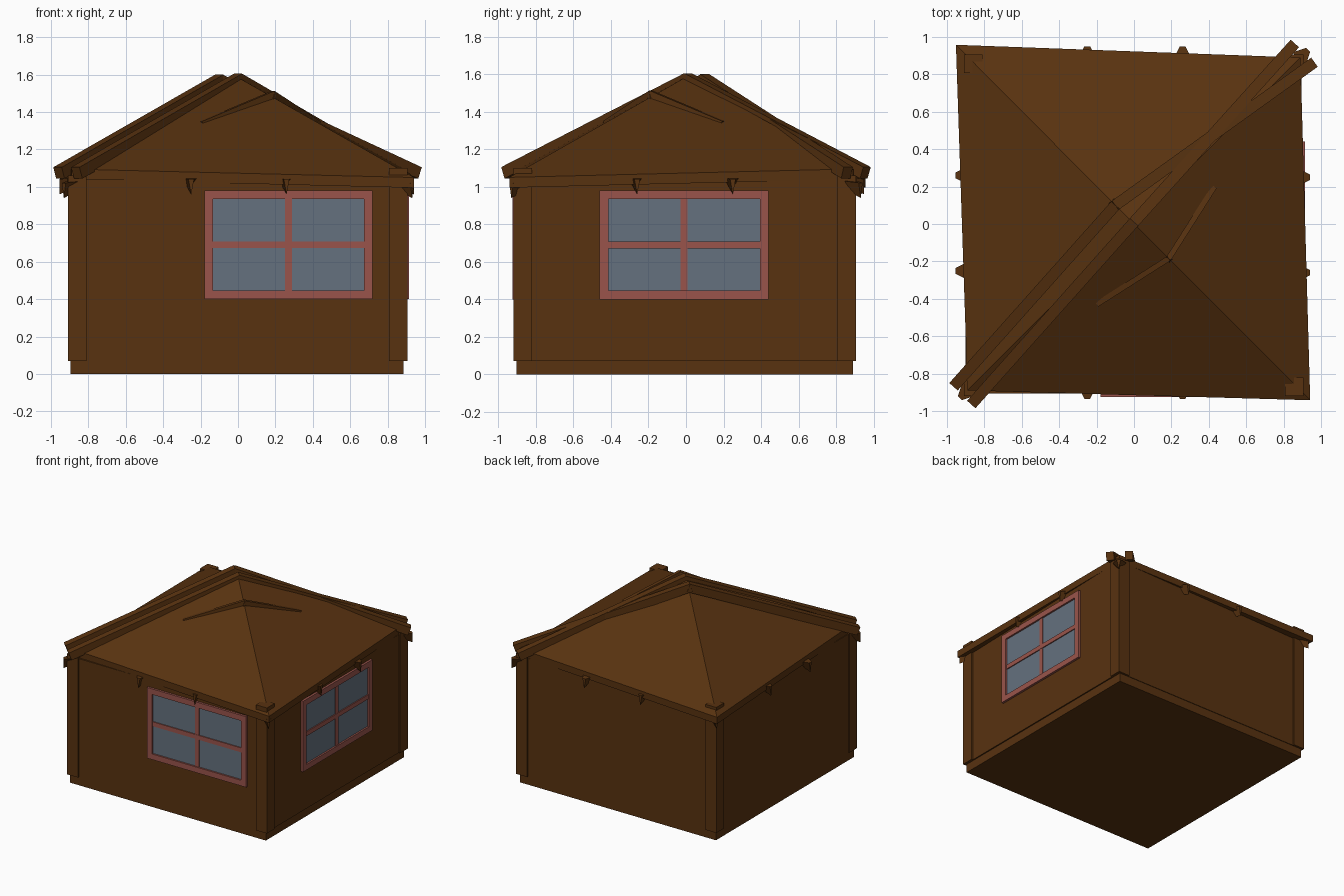
import bpy, bmesh
from mathutils import Vector, Matrix

cube = bpy.data.objects.get("Cube")
if cube:
    bpy.data.objects.remove(cube, do_unlink=True)


def material(name, color):
    m = bpy.data.materials.new(name)
    m.use_nodes = True
    m.diffuse_color = (*color, 1)
    bsdf = m.node_tree.nodes["Principled BSDF"]
    bsdf.inputs["Base Color"].default_value = (*color, 1)
    bsdf.inputs["Roughness"].default_value = 0.9
    return m


WOOD = material("brown_wood", (0.098, 0.032, 0.005))
RED = material("red_frame", (0.32, 0.088, 0.07))
GLASS = material("blue_grey_glass", (0.13, 0.165, 0.21))


def finish(bm, name, mat):
    bmesh.ops.recalc_face_normals(bm, faces=bm.faces)
    mesh = bpy.data.meshes.new(name)
    bm.to_mesh(mesh)
    bm.free()
    mesh.materials.append(mat)
    obj = bpy.data.objects.new(name, mesh)
    bpy.context.collection.objects.link(obj)
    return obj


def box(name, lo, hi, mat=WOOD):
    lo, hi = Vector(lo), Vector(hi)
    bm = bmesh.new()
    bmesh.ops.create_cube(bm, size=1)
    for v in bm.verts:
        v.co = Vector(c * s for c, s in zip(v.co, hi - lo)) + (lo + hi) / 2
    return finish(bm, name, mat)


def board(name, start, end, width, height):
    """Sloping board whose top centre line runs from start to end."""
    a, b = Vector(start), Vector(end)
    along = (b - a).normalized()
    side = along.cross(Vector((0, 0, 1))).normalized()
    up = side.cross(along)
    bm = bmesh.new()
    bmesh.ops.create_cube(bm, size=1)
    for v in bm.verts:
        x, y, z = v.co
        v.co = (a + (b - a) * (x + 0.5) + side * y * width
                + up * (z - 0.5) * height)
    return finish(bm, name, WOOD)


def rafter_tail(name, pos, out):
    """Three-sided stub pointing out from under the eave."""
    p, o = Vector(pos), Vector(out).normalized()
    side = Vector((-o.y, o.x, 0)) * 0.05
    down = Vector((0, 0, -0.09))
    bm = bmesh.new()
    inner = [bm.verts.new(p + q - o * 0.04)
             for q in (side, -side, down * 0.7)]
    outer = [bm.verts.new(p + q + o * 0.03)
             for q in (side * 0.3 + down * 0.1, side * -0.3 + down * 0.1, down)]
    bm.faces.new(inner)
    bm.faces.new(outer)
    for i in range(3):
        j = (i + 1) % 3
        bm.faces.new((inner[i], inner[j], outer[j], outer[i]))
    finish(bm, name, WOOD)


# Plinth, walls and corner posts
box("plinth", (-0.895, -0.903, 0), (0.885, 0.89, 0.08))
box("walls", (-0.9, -0.906, 0.07), (0.895, 0.895, 1.04))
for sx, x in (("right", -0.86), ("left", 0.857)):
    for sy, y in (("front", -0.87), ("back", 0.857)):
        top = 1.1 if x * y < 0 else 1.06
        box(f"{sy}_{sx}_post", (x - 0.05, y - 0.05, 0.07),
            (x + 0.05, y + 0.05, top))


# Windows: frame bars, crossing bars and a pane, along u on the wall
def window(name, to_box, u0, u1, z0, z1):
    um, zm, w, t = (u0 + u1) / 2 + 0.0, (z0 + z1) / 2, 0.046, 0.018
    bars = {
        "left_stile": (u0, u0 + w, z0, z1, 0.018),
        "right_stile": (u1 - w, u1, z0, z1, 0.018),
        "sill": (u0 + w, u1 - w, z0, z0 + w, 0.018),
        "head": (u0 + w, u1 - w, z1 - w, z1, 0.018),
        "upright": (um - t, um + t, z0 + w, z1 - w, 0.01),
        "crossbar": (u0 + w, u1 - w, zm - t, zm + t, 0.012),
    }
    for part, spec in bars.items():
        to_box(f"{name}_{part}", *spec, RED)
    to_box(f"{name}_pane", u0 + w, u1 - w, z0 + w, z1 - w, 0.004, GLASS)


def on_front(name, u0, u1, z0, z1, d, mat):
    box(name, (u0, -0.906 - d, z0), (u1, -0.9, z1), mat)


def on_side(name, u0, u1, z0, z1, d, mat):
    box(name, (0.89, u0, z0), (0.895 + d, u1, z1), mat)


window("front_window", on_front, -0.18, 0.72, 0.4, 0.98)
window("side_window", on_side, -0.46, 0.44, 0.4, 0.98)

# Four-sided roof with a shallow fascia
corners = [(-0.89, -0.89, 1.095), (0.942, -0.942, 1.05),
           (0.89, 0.89, 1.095), (-0.952, 0.958, 1.05)]
bm = bmesh.new()
rim = [bm.verts.new(c) for c in corners]
low = [bm.verts.new((x, y, z - 0.055)) for x, y, z in corners]
apex = bm.verts.new((0, 0, 1.585))
for i in range(4):
    j = (i + 1) % 4
    bm.faces.new((rim[i], rim[j], apex))
    bm.faces.new((low[i], low[j], rim[j], rim[i]))
bm.faces.new(low)
finish(bm, "roof", WOOD)

# Paired boards over two opposite hips
peak_a, peak_b = (-0.1, 0.1, 1.6), (0.0, 0.01, 1.605)
board("front_hip_board_outer", peak_a, (-0.965, -0.87, 1.105), 0.06, 0.065)
board("front_hip_board_inner", peak_b, (-0.87, -0.965, 1.105), 0.06, 0.065)
board("back_hip_board_outer", peak_a, (0.965, 0.865, 1.105), 0.06, 0.065)
board("back_hip_board_inner", peak_b, (0.86, 0.965, 1.105), 0.06, 0.065)

# Slim battens breaking through the roof by the bare hip
for name, end in (("front_batten", (-0.2, -0.43, 1.35)),
                  ("side_batten", (0.43, 0.2, 1.35))):
    board(name, (0.185, -0.185, 1.512), end, 0.03, 0.07)

# Rafter tails under the eaves
for i, u in enumerate((-0.25, 0.26)):
    rafter_tail(f"front_tail_{i}", (u, -0.905, 1.05), (0, -1, 0))
    rafter_tail(f"back_tail_{i}", (u, 0.92, 1.05), (0, 1, 0))
    rafter_tail(f"left_tail_{i}", (0.91, -u, 1.05), (1, 0, 0))
    rafter_tail(f"right_tail_{i}", (-0.925, u, 1.05), (-1, 0, 0))
for name, x, y in (("front_left", 1, -1), ("back_right", -1, 1),
                   ("front_right", -1, -1), ("back_left", 1, 1)):
    rafter_tail(f"{name}_corner_tail", (x * 0.91, y * 0.91, 1.03), (x, y, 0))
